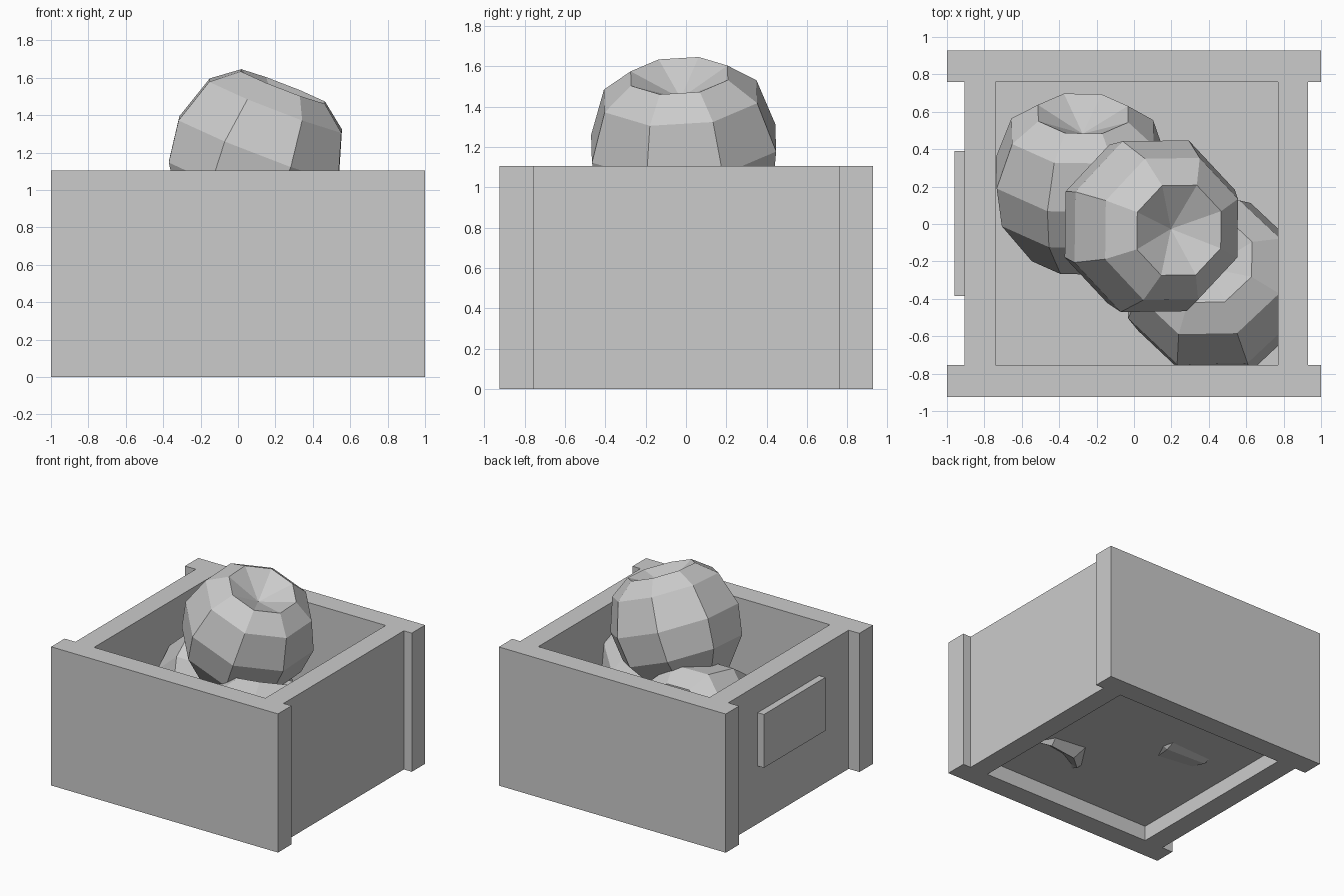
import bpy, bmesh, math
from mathutils import Vector, Matrix

if "Cube" in bpy.data.objects:
    bpy.data.objects.remove(bpy.data.objects["Cube"])


def make_object(name, bm):
    bmesh.ops.recalc_face_normals(bm, faces=bm.faces)
    mesh = bpy.data.meshes.new(name)
    bm.to_mesh(mesh)
    bm.free()
    ob = bpy.data.objects.new(name, mesh)
    bpy.context.collection.objects.link(ob)
    return ob


def box(name, x0, x1, y0, y1, z0, z1):
    bm = bmesh.new()
    bmesh.ops.create_cube(bm, size=1)
    bmesh.ops.scale(bm, vec=(x1 - x0, y1 - y0, z1 - z0), verts=bm.verts)
    bmesh.ops.translate(bm, vec=((x0 + x1) / 2, (y0 + y1) / 2, (z0 + z1) / 2), verts=bm.verts)
    return make_object(name, bm)


# Fruit half-section: (radius, height), dimpled at both ends
PROFILE = [(0, 0.27), (0.26, 0.39), (0.41, 0.28), (0.495, 0.03),
           (0.46, -0.2), (0.28, -0.44), (0, -0.37)]


def fruit(name, centre, axis, spin=22.5, sides=8):
    bm = bmesh.new()
    verts = [bm.verts.new((r, 0, h)) for r, h in PROFILE]
    edges = [bm.edges.new(pair) for pair in zip(verts, verts[1:])]
    bmesh.ops.spin(bm, geom=verts + edges, cent=(0, 0, 0), axis=(0, 0, 1),
                   angle=math.tau, steps=sides, use_duplicate=False)
    bmesh.ops.remove_doubles(bm, verts=bm.verts, dist=0.001)
    tilt = Vector((0, 0, 1)).rotation_difference(Vector(axis)).to_matrix().to_4x4()
    turn = Matrix.Rotation(math.radians(spin), 4, 'Z')
    bm.transform(Matrix.Translation(centre) @ tilt @ turn)
    return make_object(name, bm)


# Crate walls
H = 1.105
box("front_panel", -1, 1, -0.925, -0.755, 0, H)
box("back_panel", -1, 1, 0.76, 0.928, 0, H)
box("left_wall", -0.905, -0.74, -0.755, 0.76, 0, H)
box("right_wall", 0.77, 0.93, -0.755, 0.76, 0, H)

# Raised floor and the plate on the left side
box("floor", -0.74, 0.77, -0.755, 0.76, 0.12, 0.16)
box("side_plate", -0.96, -0.905, -0.385, 0.39, 0.46, 0.885)

# Three fruits piled in the crate
fruit("top_fruit", (0.1, -0.01, 1.19), (0.36, -0.06, 0.93))
fruit("back_left_fruit", (-0.28, 0.24, 0.57), (0.02, 0.9, 0.44))
fruit("front_right_fruit", (0.43, -0.33, 0.57), (-0.1, 0.35, 0.93))
